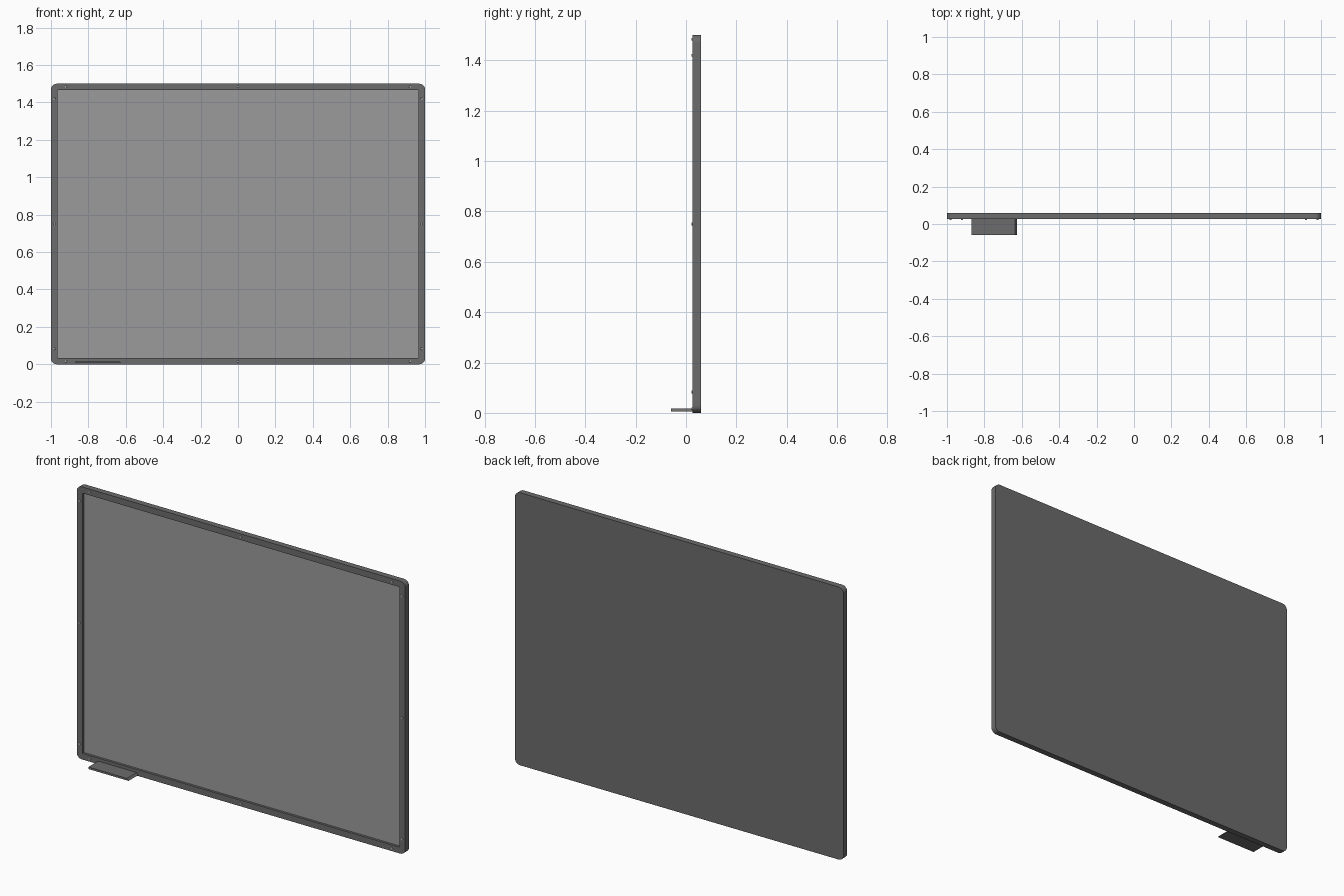
import bpy, bmesh, math
from mathutils import Matrix

if "Cube" in bpy.data.objects:
    bpy.data.objects.remove(bpy.data.objects["Cube"])


def material(name, v):
    m = bpy.data.materials.new(name)
    m.diffuse_color = (v, v, v, 1)
    m.use_nodes = True
    m.node_tree.nodes["Principled BSDF"].inputs["Base Color"].default_value = m.diffuse_color
    return m


dark = material("dark grey frame", 0.15)
grey = material("light grey board", 0.33)
steel = material("pale screw grey", 0.5)


def finish(name, bm, mat):
    bmesh.ops.recalc_face_normals(bm, faces=bm.faces)
    me = bpy.data.meshes.new(name)
    bm.to_mesh(me)
    bm.free()
    me.materials.append(mat)
    ob = bpy.data.objects.new(name, me)
    bpy.context.collection.objects.link(ob)
    return ob


def ring(bm, inset, radius, y, seg=6):
    """Rounded rectangle loop, inset from the 2 x 1.5 outline."""
    hx, hz = 1 - inset - radius, 0.75 - inset - radius
    out = []
    for q, (sx, sz) in enumerate([(1, 1), (-1, 1), (-1, -1), (1, -1)]):
        for i in range(seg + 1):
            a = math.pi / 2 * (q + i / seg)
            out.append(bm.verts.new((sx * hx + radius * math.cos(a), y,
                                     0.75 + sz * hz + radius * math.sin(a))))
    return out


def bridge(bm, a, b):
    for i in range(len(a)):
        j = (i + 1) % len(a)
        bm.faces.new((a[i], a[j], b[j], b[i]))


FRONT, BACK, RECESS = 0.026, 0.059, 0.038

# frame with closed back and recessed front opening
bm = bmesh.new()
loops = [ring(bm, 0, 0.03, BACK), ring(bm, 0, 0.03, FRONT),
         ring(bm, 0.034, 0.003, FRONT), ring(bm, 0.034, 0.003, RECESS + 0.003)]
for a, b in zip(loops, loops[1:]):
    bridge(bm, a, b)
bm.faces.new(loops[0])
bm.faces.new(loops[-1])
frame = finish("frame", bm, dark)

# writing board set into the frame
bm = bmesh.new()
a, b = ring(bm, 0.0345, 0.003, RECESS), ring(bm, 0.0345, 0.003, RECESS + 0.004)
bridge(bm, a, b)
bm.faces.new(a)
bm.faces.new(b)
finish("board", bm, grey)

# small round screws around the frame
spots = [(x, z) for x in (-0.92, 0, 0.92) for z in (0.016, 1.484)]
spots += [(x, z) for x in (-0.982, 0.982) for z in (0.083, 0.75, 1.42)]
for n, (x, z) in enumerate(spots):
    bm = bmesh.new()
    bmesh.ops.create_cone(bm, cap_ends=True, segments=12, radius1=0.006,
                          radius2=0.005, depth=0.006,
                          matrix=Matrix.Translation((x, FRONT - 0.001, z)) @ Matrix.Rotation(math.pi / 2, 4, 'X'))
    finish("screw_%02d" % n, bm, steel)

# pen tray: thin shelf with a sloped right end
bm = bmesh.new()
profile = [(-0.87, 0.006), (-0.625, 0.006), (-0.635, 0.017), (-0.87, 0.017)]
a = [bm.verts.new((x, -0.059, z)) for x, z in profile]
b = [bm.verts.new((x, FRONT + 0.004, z)) for x, z in profile]
bridge(bm, a, b)
bm.faces.new(a)
bm.faces.new(b)
finish("pen_tray", bm, dark)
